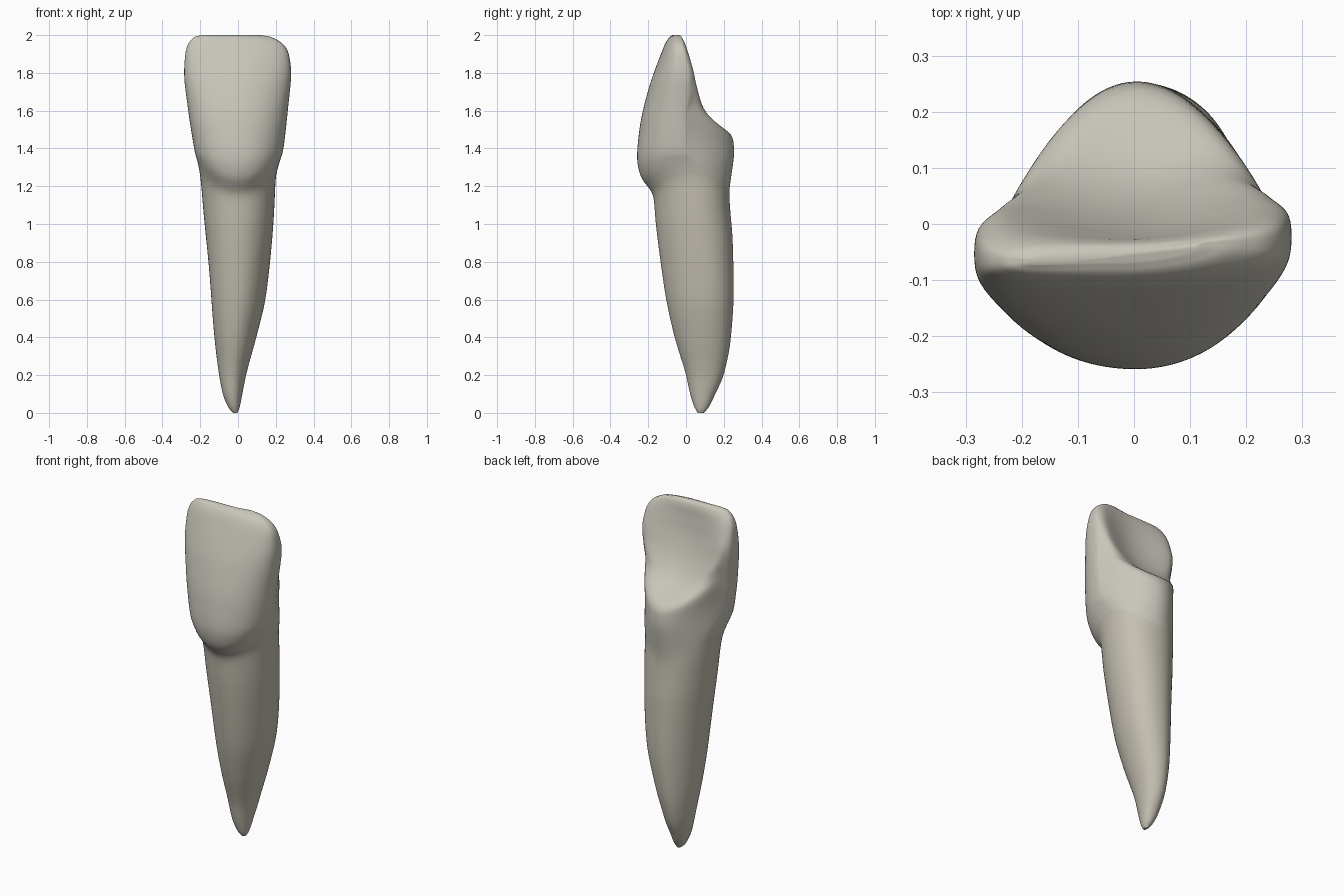
import bpy, bmesh, math

if "Cube" in bpy.data.objects:
    bpy.data.objects.remove(bpy.data.objects["Cube"])


def curve(*keys):
    """Smooth, overshoot-free interpolation through (z, value) keys."""
    n = len(keys)
    d = [(keys[i + 1][1] - keys[i][1]) / (keys[i + 1][0] - keys[i][0]) for i in range(n - 1)]
    m = [d[0]] + [2 * a * b / (a + b) if a * b > 0 else 0 for a, b in zip(d, d[1:])] + [d[-1]]

    def f(z):
        z = min(max(z, keys[0][0]), keys[-1][0])
        i = 0
        while i < n - 2 and z > keys[i + 1][0]:
            i += 1
        (z0, v0), (z1, v1) = keys[i], keys[i + 1]
        h = z1 - z0
        t = (z - z0) / h
        return ((2*t**3 - 3*t*t + 1) * v0 + (t**3 - 2*t*t + t) * h * m[i]
                + (3*t*t - 2*t**3) * v1 + (t**3 - t*t) * h * m[i + 1])
    return f


# Silhouettes: left, right, front, back
left = curve((0, -.025), (.02, -.045), (.1, -.08), (.2, -.1), (.4, -.125), (.8, -.157), (1.15, -.198),
             (1.22, -.212), (1.4, -.235), (1.6, -.265), (1.8, -.286), (1.9, -.28), (1.96, -.262), (1.99, -.23), (2, -.19))
right = curve((0, -.003), (.02, .006), (.1, .023), (.2, .043), (.4, .097), (.6, .145), (.8, .17), (1.1, .196),
              (1.16, .2), (1.22, .218), (1.4, .243), (1.6, .265), (1.8, .282), (1.9, .27), (1.96, .235), (1.99, .175), (2, .12))
front = curve((0, .062), (.03, .045), (.1, .022), (.2, 0), (.4, -.06), (.6, -.105), (.8, -.135), (1, -.16),
              (1.16, -.175), (1.19, -.195), (1.24, -.237), (1.35, -.26), (1.5, -.247), (1.7, -.203),
              (1.9, -.133), (1.97, -.103), (1.988, -.09), (2, -.068))
back = curve((0, .095), (.03, .12), (.1, .155), (.2, .199), (.4, .238), (.65, .253), (.9, .248), (1.17, .23),
             (1.25, .24), (1.38, .256), (1.46, .25), (1.5, .215), (1.53, .16), (1.6, .112),
             (1.7, .075), (1.8, .052), (1.9, .022), (1.96, -.005), (1.988, -.025), (2, -.045))
# Depth of the widest line on each side
mid_left = curve((0, .075), (.2, .085), (.6, .05), (1.1, .02), (1.4, -.03), (1.7, -.05), (2, -.065))
mid_right = curve((0, .08), (.2, .105), (.6, .1), (1.1, .05), (1.4, 0), (1.7, -.02), (2, -.035))
# Section sharpness (1 = ellipse) and depth of the hollow behind the edge
front_power = curve((0, 1), (.3, .97), (1.1, .9), (1.25, .75), (1.4, .75), (1.7, .75), (2, .7))
back_power = curve((0, 1), (1.1, 1), (1.25, 1.35), (1.42, 1.8), (1.52, 1.4), (1.62, .8), (1.8, .5), (2, .6))
hollow = curve((0, 0), (1.5, 0), (1.54, .01), (1.6, .033), (1.7, .05), (1.8, .058), (1.9, .045), (2, .005))

SEG, ROWS = 112, 150


def bump(z, centre, width):
    return math.exp(-((z - centre) / width) ** 2)


def ring(z):
    pts = []
    xl, xr = left(z), right(z)
    cx, w = (xl + xr) / 2, (xr - xl) / 2
    ml, mr = mid_left(z), mid_right(z)
    for k in range(SEG):
        a = 2 * math.pi * k / SEG
        c, s = math.cos(a), math.sin(a)
        m0 = (ml + mr) / 2
        y = m0 + (mr - ml) / 2 * c * abs(c)
        # neck line arches upward on both sides
        rise = .1 * bump(z, 1.2, .13) * c * c
        if s < 0:
            y += (front(z) - m0) * abs(s) ** front_power(z)
        elif s > 1e-6:
            y += (back(z) - m0) * s ** back_power(z)
            y -= hollow(z) * max(0, 1 - (c / .85) ** 2) ** 1.3
            # shelf climbs into the side ridges
            rise += .13 * bump(z, 1.56, .2) * c * c * min(1, s * 2.5)
        pts.append((cx + w * c, y, z + rise))
    return pts


# Loft, with rows bunched toward both rounded ends
bm = bmesh.new()
ts = [i / ROWS for i in range(ROWS + 1)]
zs = [2 * (.7 * t + .3 * (1 - math.cos(math.pi * t)) / 2) for t in ts]
zs = [0, .001, .003, .007] + zs[1:-1] + [1.994, 1.998, 2]
rows = [[bm.verts.new(p) for p in ring(z)] for z in zs]
for i in range(len(rows) - 1):
    for k in range(SEG):
        j = (k + 1) % SEG
        f = bm.faces.new((rows[i][k], rows[i][j], rows[i + 1][j], rows[i + 1][k]))
        f.material_index = 1 if zs[i] < 1.18 else 0
bm.faces.new(rows[0][::-1]).material_index = 1
bm.faces.new(rows[-1])
# Soften the transitions of the crown
soft = [v for r, z in zip(rows, zs) if .1 < z < 1.99 for v in r]
for _ in range(8):
    bmesh.ops.smooth_vert(bm, verts=soft, factor=.5, use_axis_x=True, use_axis_y=True, use_axis_z=True)
bmesh.ops.recalc_face_normals(bm, faces=bm.faces)

mesh = bpy.data.meshes.new("tooth")
bm.to_mesh(mesh)
bm.free()
for name, col in (("enamel", (.58, .56, .49, 1)), ("root", (.55, .52, .44, 1))):
    mat = bpy.data.materials.new(name)
    mat.diffuse_color = col
    mat.use_nodes = True
    mat.node_tree.nodes["Principled BSDF"].inputs["Base Color"].default_value = mat.diffuse_color
    mesh.materials.append(mat)
mesh.shade_smooth()
tooth = bpy.data.objects.new("tooth", mesh)
bpy.context.collection.objects.link(tooth)
